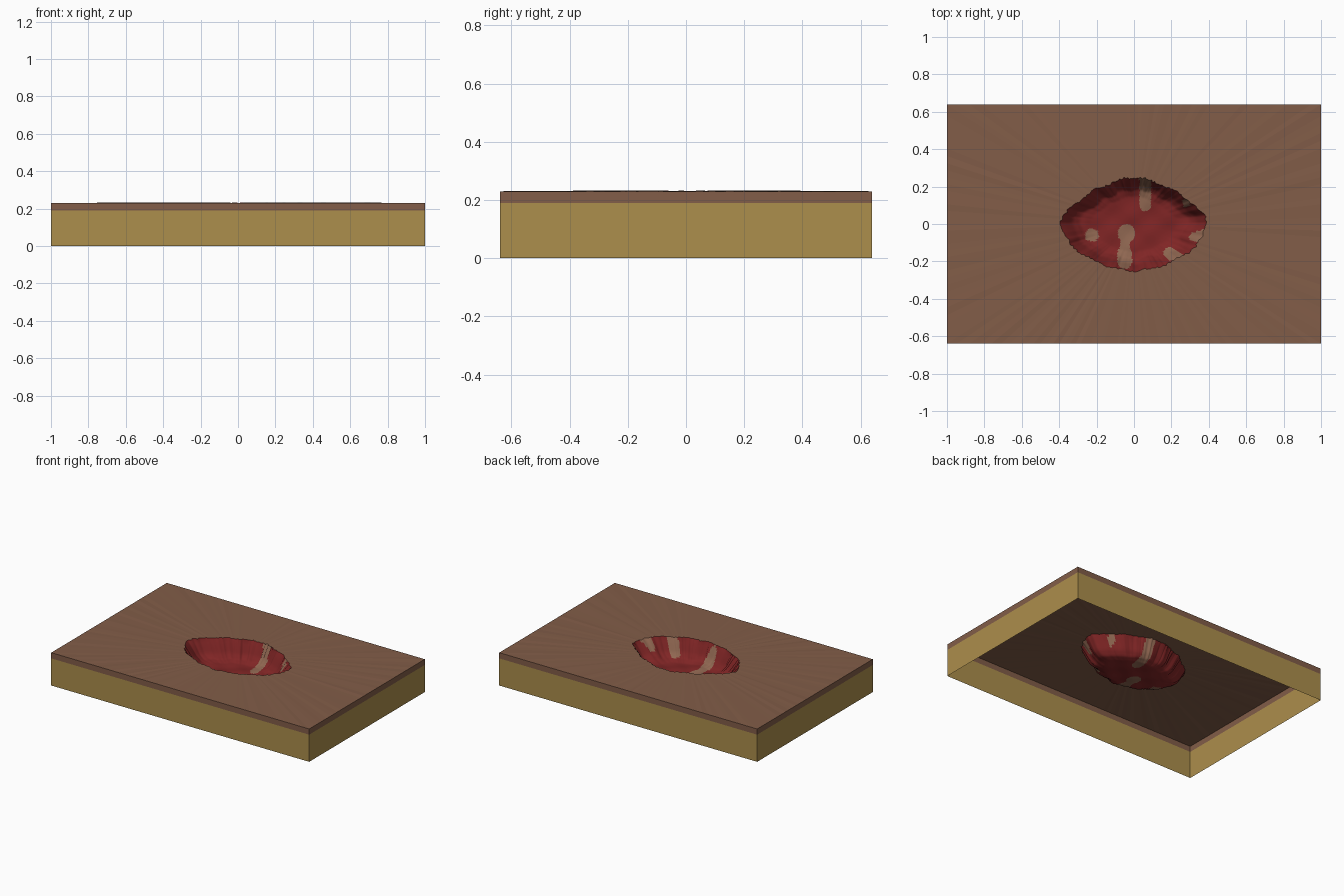
import bpy, bmesh, random
from math import sin, cos, pi, atan2
from mathutils import Vector
from mathutils.geometry import intersect_point_line

if "Cube" in bpy.data.objects:
    bpy.data.objects.remove(bpy.data.objects["Cube"])
random.seed(4)

HX, HY, TOP, SEAM = 1.0, 0.64, 0.23, 0.19
SEG, RINGS = 180, 36


def material(name, hex_colour):
    rgb = [int(hex_colour[i:i + 2], 16) / 255 for i in (0, 2, 4)]
    col = [c / 12.92 if c < 0.04 else ((c + 0.055) / 1.055) ** 2.4 for c in rgb] + [1]
    m = bpy.data.materials.new(name)
    m.use_nodes = True
    m.diffuse_color = col
    m.node_tree.nodes["Principled BSDF"].inputs["Base Color"].default_value = col
    return m


skin = material("skin brown", "825d48")
foam = material("foam ochre", "ac8e4c")
flesh = material("flesh red", "802525")
tissue = material("pale tissue", "916852")


def make_object(name, bm, *mats):
    me = bpy.data.meshes.new(name)
    bm.to_mesh(me)
    bm.free()
    ob = bpy.data.objects.new(name, me)
    bpy.context.collection.objects.link(ob)
    for m in mats:
        me.materials.append(m)
    return ob


def bridge(bm, a, b):
    for i in range(len(a)):
        j = (i + 1) % len(a)
        bm.faces.new((a[i], a[j], b[j], b[i]))


def wall_band(name, z0, z1, mat):
    """Open rectangular band of four outward-facing walls."""
    bm = bmesh.new()
    corners = ((-HX, -HY), (HX, -HY), (HX, HY), (-HX, HY))
    low, high = ([bm.verts.new((x, y, z)) for x, y in corners] for z in (z0, z1))
    bridge(bm, low, high)
    make_object(name, bm, mat)


wall_band("foam_base_walls", 0, SEAM, foam)
wall_band("skin_edge", SEAM, TOP, skin)

# Torn, lens-shaped rim of the wound
angles = [2 * pi * i / SEG for i in range(SEG)]
rim = []
for a in angles:
    p = 1.5 if sin(a) > 0 else 1.75
    r = (abs(cos(a) / 0.39) ** p + abs(sin(a) / 0.25) ** p) ** (-1 / p)
    r *= 1 + 0.018 * sin(11 * a) + random.uniform(-0.02, 0.02)
    rim.append(Vector((r * cos(a), r * sin(a), TOP + random.uniform(0, 0.003))))

# Skin sheet from the rim out to the rectangle
bm = bmesh.new()
outer = [Vector((cos(a), sin(a), 0)) * min(HX / max(abs(cos(a)), 1e-6),
                                           HY / max(abs(sin(a)), 1e-6)) for a in angles]
for sx in (-1, 1):
    for sy in (-1, 1):
        corner = Vector((sx * HX, sy * HY, 0))
        k = min(range(SEG), key=lambda i: (outer[i] - corner).length)
        outer[k] = corner
bridge(bm, [bm.verts.new(v) for v in rim],
       [bm.verts.new((v.x, v.y, TOP)) for v in outer])
bmesh.ops.reverse_faces(bm, faces=bm.faces)
make_object("skin_sheet", bm, skin)

# Wound bowl: steep ribbed wall and a nearly flat floor
PROFILE = [(1, 0), (0.93, 0.035), (0.84, 0.085), (0.74, 0.115), (0.6, 0.128), (0, 0.135)]


def depth_at(f):
    for (f0, d0), (f1, d1) in zip(PROFILE, PROFILE[1:]):
        if f >= f1:
            return d0 + (d1 - d0) * (f0 - f) / (f0 - f1)


bm = bmesh.new()
rings = [[bm.verts.new(v) for v in rim]]
for k in range(1, RINGS):
    f = 1 - k / RINGS
    ring = []
    for a, v in zip(angles, rim):
        wall = max(0, 1 - abs(f - 0.8) / 0.25)
        s = f * (1 + wall * (0.03 * sin(13 * a + 1) + 0.02 * sin(7 * a)))
        x, y = v.x * s, v.y * s
        bump = 0.004 * sin(31 * x + 2) * sin(37 * y) * min(1, 4 * (1 - f))
        ring.append(bm.verts.new((x, y, TOP - depth_at(f) + bump)))
    rings.append(ring)
for a, b in zip(rings, rings[1:]):
    bridge(bm, a, b)
centre = bm.verts.new((0, 0, TOP - PROFILE[-1][1]))
for i in range(SEG):
    bm.faces.new((rings[-1][i], rings[-1][(i + 1) % SEG], centre))

# Pale tissue patches: capsules given as start, end, radius
PATCHES = [((0.06, 0.1), (0.06, 0.25), 0.031), ((-0.23, -0.06), (-0.22, -0.06), 0.033),
           ((-0.04, -0.045), (-0.04, -0.055), 0.045), ((-0.045, -0.08), (-0.05, -0.13), 0.026),
           ((-0.05, -0.16), (-0.05, -0.2), 0.04), ((0.19, -0.155), (0.23, -0.18), 0.032),
           ((0.32, -0.07), (0.38, -0.05), 0.025), ((0.28, 0.11), (0.28, 0.12), 0.02)]
for face in bm.faces:
    c = face.calc_center_median().to_2d()
    for p, q, radius in PATCHES:
        p, q = Vector(p), Vector(q)
        t = min(1, max(0, (c - p).dot(q - p) / (q - p).length_squared))
        if (c - p.lerp(q, t)).length < radius:
            face.material_index = 1
    face.smooth = True
    if face.normal.length == 0:
        face.normal_update()
    if face.normal.z < 0:
        face.normal_flip()
make_object("wound_bowl", bm, flesh, tissue)
